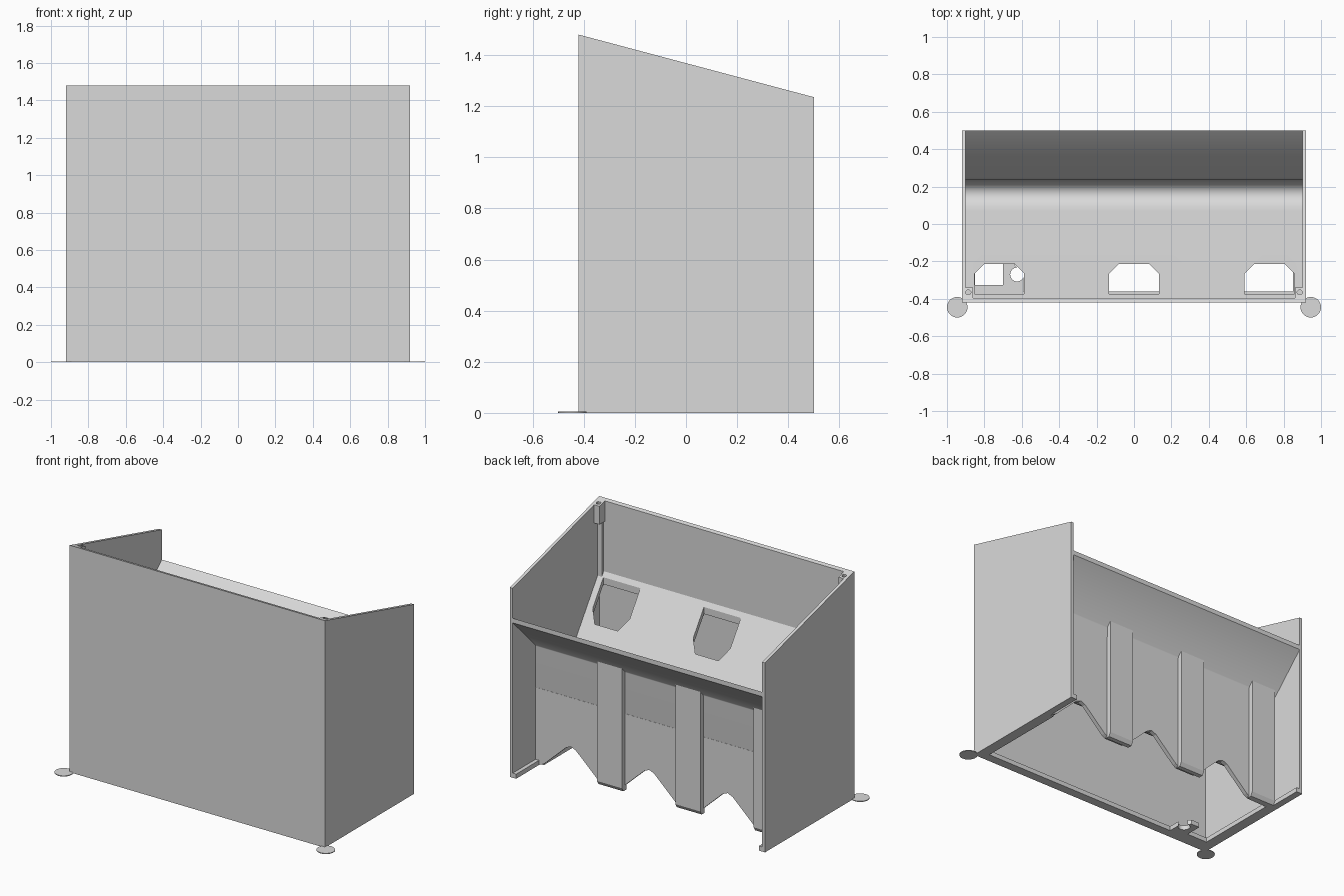
import bpy, bmesh, math
from mathutils import Vector

if "Cube" in bpy.data.objects:
    bpy.data.objects.remove(bpy.data.objects["Cube"], do_unlink=True)

grey = bpy.data.materials.new("light grey")
grey.use_nodes = True
tone = (0.7, 0.7, 0.7, 1)
grey.diffuse_color = tone
grey.node_tree.nodes["Principled BSDF"].inputs["Base Color"].default_value = tone


def prism(name, pts, axis, lo, hi):
    """Extrude a closed 2D outline along one axis."""
    place = {"x": lambda p, t: (t, p[0], p[1]),
             "y": lambda p, t: (p[0], t, p[1]),
             "z": lambda p, t: (p[0], p[1], t)}[axis]
    bm = bmesh.new()
    face = bm.faces.new([bm.verts.new(place(p, lo)) for p in pts])
    ext = bmesh.ops.extrude_face_region(bm, geom=[face])
    verts = [g for g in ext["geom"] if isinstance(g, bmesh.types.BMVert)]
    step = Vector(place((0, 0), hi - lo))
    bmesh.ops.translate(bm, verts=verts, vec=step)
    bmesh.ops.recalc_face_normals(bm, faces=bm.faces)
    mesh = bpy.data.meshes.new(name)
    bm.to_mesh(mesh)
    bm.free()
    mesh.materials.append(grey)
    obj = bpy.data.objects.new(name, mesh)
    bpy.context.collection.objects.link(obj)
    return obj


def box(name, x0, x1, y0, y1, z0, z1):
    return prism(name, [(x0, y0), (x1, y0), (x1, y1), (x0, y1)], "z", z0, z1)


def circle(cx, cy, r, n=32):
    return [(cx + r * math.cos(2 * math.pi * i / n),
             cy + r * math.sin(2 * math.pi * i / n)) for i in range(n)]


def cut(obj, cutter):
    mod = obj.modifiers.new("cut", "BOOLEAN")
    mod.operation = "DIFFERENCE"
    mod.solver = "EXACT"
    mod.object = cutter
    cutter.hide_render = True
    cutter.hide_set(True)


def smooth(obj):
    bpy.ops.object.select_all(action="DESELECT")
    obj.select_set(True)
    bpy.context.view_layer.objects.active = obj
    bpy.ops.object.shade_smooth_by_angle(angle=math.radians(35))


def top(y):
    """Height of the sloping upper rim."""
    return 1.48 - 0.266 * (y + 0.42)


def wall_outline(y0, y1, z0=0):
    return [(y0, z0), (y1, z0), (y1, top(y1)), (y0, top(y0))]


# Outer shell: front and two side panels, open at the back
prism("front_panel", wall_outline(-0.42, -0.395), "x", -0.92, 0.92)
for side, s in (("left", 1), ("right", -1)):
    lo, hi = sorted((s * 0.9, s * 0.92))
    prism(side + "_panel", wall_outline(-0.42, 0.5), "x", lo, hi)
    # Raised border and screw post in the front corner
    lo, hi = sorted((s * 0.87, s * 0.9))
    prism(side + "_corner_border", wall_outline(-0.395, -0.375, 0.98), "x", lo, hi)
    post = prism(side + "_screw_post", wall_outline(-0.395, -0.34, 1.34),
                 "x", *sorted((s * 0.862, s * 0.9)))
    hole = prism(side + "_post_hole", circle(s * 0.886, -0.366, 0.014, 16), "z", 1.38, 1.6)
    cut(post, hole)
    # Bottom rim, rear foot and ground disc
    box(side + "_bottom_rim", *sorted((s * 0.85, s * 0.9)), -0.4, 0.25, 0, 0.03)
    box(side + "_rear_foot", *sorted((s * 0.875, s * 0.9)), 0.25, 0.5, 0, 0.03)
    disc = prism(side + "_ground_disc", circle(s * 0.945, -0.445, 0.055), "z", 0, 0.005)
    smooth(disc)
box("front_bottom_rim", -0.9, 0.9, -0.4, -0.36, 0, 0.03)

# Hopper sheet: chute, rounded trough, rear wall and flared lip
inner = [(-0.4, 1.02), (0.07, 0.34), (0.1, 0.3), (0.135, 0.275), (0.17, 0.27),
         (0.2, 0.285), (0.222, 0.315), (0.235, 0.37), (0.238, 0.77),
         (0.247, 0.795), (0.5, 1.04)]
outer = []
for i, p in enumerate(inner):
    a, b = inner[max(i - 1, 0)], inner[min(i + 1, len(inner) - 1)]
    d = Vector((b[0] - a[0], b[1] - a[1])).normalized()
    outer.append((p[0] + d.y * 0.027, p[1] - d.x * 0.027))
outer[0] = (-0.4, 0.975)
outer[-1] = (0.5, 1.01)
hopper = prism("hopper_sheet", inner + outer[::-1], "x", -0.9, 0.9)

# Three chamfered openings at the front of the chute
for i, cx in enumerate((-0.72, 0, 0.725)):
    w, c = 0.133, 0.05
    opening = prism("opening_cutter_%d" % i,
                    [(cx - w, -0.375), (cx + w, -0.375), (cx + w, -0.215 - c),
                     (cx + w - c, -0.215), (cx - w + c, -0.215), (cx - w, -0.215 - c)],
                    "z", 0.5, 1.2)
    cut(hopper, opening)
smooth(hopper)

# Zigzag skirt below the rear wall
peaks = (-0.485, 0.08, 0.645)
edge = [(-0.9, 0)]
for p in peaks:
    edge += [(p - 0.215, 0.005), (p - 0.19, 0.02), (p - 0.035, 0.165), (p, 0.18),
             (p + 0.035, 0.165), (p + 0.19, 0.02), (p + 0.215, 0.005)]
edge += [(0.9, 0), (0.9, 0.5), (-0.9, 0.5)]
prism("zigzag_skirt", edge, "y", 0.236, 0.264)

# Ribs standing behind the rear wall
for i, p in enumerate(peaks):
    x = p - 0.3
    prism("rear_rib_%d" % i, [(0.25, 0), (0.28, 0), (0.295, 0.025), (0.295, 0.81),
                              (0.25, 0.77)], "x", x - 0.09, x + 0.09)

# Socket plate in the front right corner of the base
plate = prism("socket_plate", [(-0.87, -0.4), (-0.59, -0.4), (-0.59, -0.27),
                               (-0.64, -0.215), (-0.87, -0.215)], "z", 0, 0.03)
cut(plate, prism("round_socket_cutter", circle(-0.625, -0.27, 0.037), "z", -0.1, 0.1))
cut(plate, box("square_socket_cutter", -0.85, -0.70, -0.325, -0.2, -0.1, 0.1))
